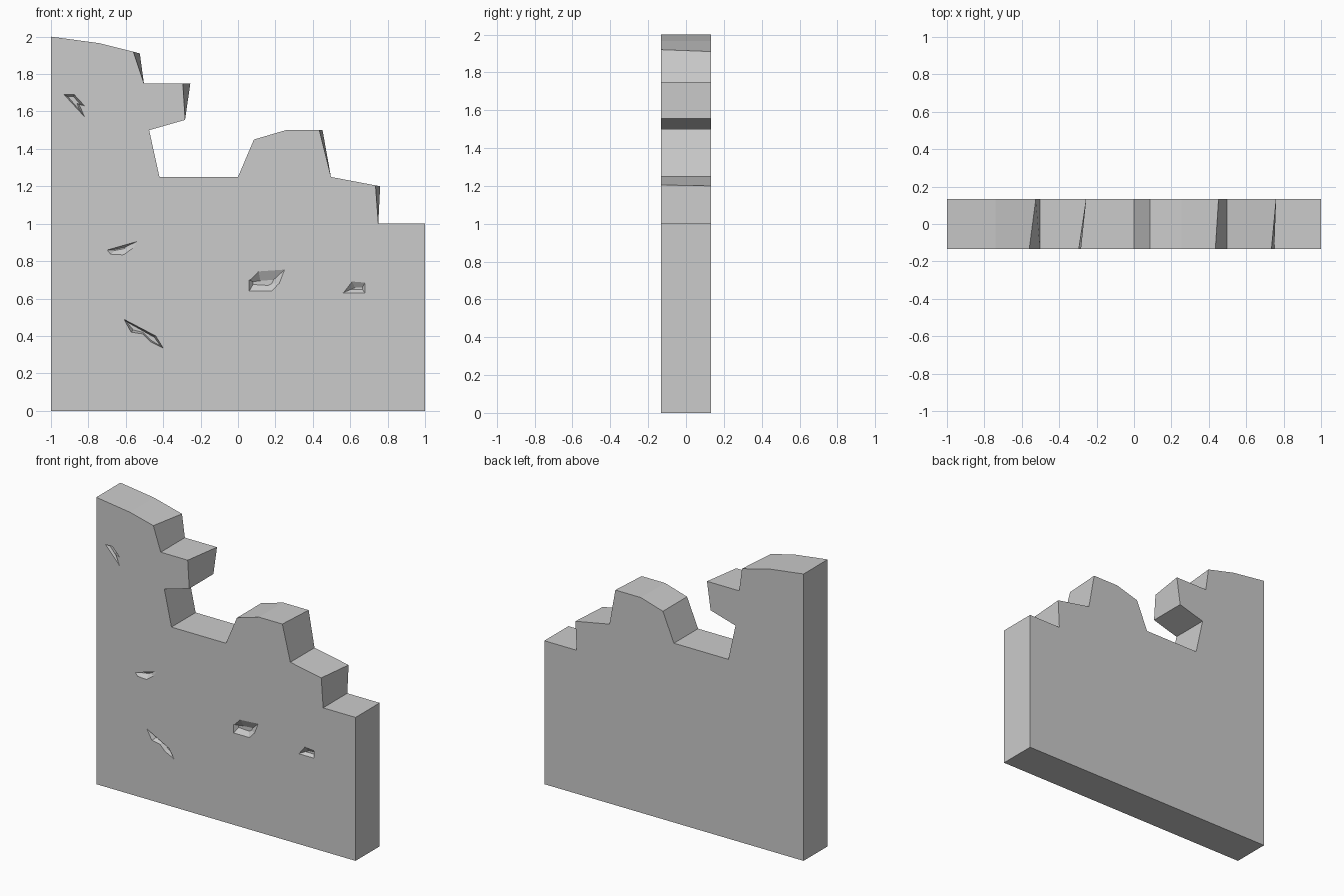
import bpy, bmesh

F, B = -0.133, 0.133   # front and back planes


def loft(name, loop_a, loop_b, ya, yb):
    """Solid between a front outline and a back outline with equal point counts."""
    bm = bmesh.new()
    a = [bm.verts.new((x, ya, z)) for x, z in loop_a]
    b = [bm.verts.new((x, yb, z)) for x, z in loop_b]
    bm.faces.new(a)
    bm.faces.new(b[::-1])
    n = len(a)
    for i in range(n):
        j = (i + 1) % n
        bm.faces.new((a[i], b[i], b[j], a[j]))
    bmesh.ops.recalc_face_normals(bm, faces=bm.faces)
    me = bpy.data.meshes.new(name)
    bm.to_mesh(me)
    bm.free()
    ob = bpy.data.objects.new(name, me)
    bpy.context.collection.objects.link(ob)
    return ob


# Broken wall: the back outline differs only at the slanted breaks
front = [(-1, 0), (1, 0), (1, 1), (0.75, 1), (0.735, 1.205), (0.497, 1.25),
         (0.435, 1.5), (0.255, 1.5), (0.085, 1.45), (0, 1.25), (-0.42, 1.25),
         (-0.475, 1.5), (-0.283, 1.555), (-0.295, 1.75), (-0.503, 1.75),
         (-0.56, 1.92), (-0.74, 1.965), (-1, 2)]
back = list(front)
back[4] = (0.76, 1.2)
back[6] = (0.452, 1.5)
back[13] = (-0.255, 1.75)
back[15] = (-0.525, 1.91)
wall = loft("broken_wall", front, back, F, B)

# Shallow chips in the front face: rim outline, floor outline, depth
chips = [
    ([(-0.93, 1.69), (-0.875, 1.69), (-0.82, 1.63), (-0.85, 1.64), (-0.82, 1.57)],
     [(-0.91, 1.68), (-0.88, 1.68), (-0.845, 1.64), (-0.862, 1.643), (-0.845, 1.605)], 0.02),
    ([(-0.70, 0.86), (-0.54, 0.905), (-0.56, 0.87), (-0.61, 0.835), (-0.68, 0.837)],
     [(-0.67, 0.86), (-0.605, 0.874), (-0.60, 0.87), (-0.615, 0.865), (-0.66, 0.857)], 0.025),
    ([(-0.61, 0.49), (-0.44, 0.40), (-0.40, 0.335), (-0.47, 0.37), (-0.51, 0.41), (-0.57, 0.42)],
     [(-0.595, 0.475), (-0.448, 0.393), (-0.415, 0.347), (-0.465, 0.377), (-0.505, 0.418), (-0.56, 0.432)], 0.03),
    ([(0.06, 0.70), (0.11, 0.745), (0.25, 0.755), (0.22, 0.68), (0.18, 0.64), (0.06, 0.64)],
     [(0.08, 0.69), (0.12, 0.695), (0.19, 0.70), (0.18, 0.68), (0.16, 0.67), (0.08, 0.675)], 0.025),
    ([(0.56, 0.63), (0.61, 0.69), (0.68, 0.685), (0.68, 0.63)],
     [(0.60, 0.647), (0.625, 0.658), (0.665, 0.66), (0.665, 0.647)], 0.02),
]
for i, (rim, floor, depth) in enumerate(chips):
    k = 0.005 / depth   # continue the sloped sides just outside the wall
    outer = [(r[0] + (r[0] - f[0]) * k, r[1] + (r[1] - f[1]) * k)
             for r, f in zip(rim, floor)]
    cutter = loft(f"chip_cutter_{i + 1}", outer, floor, F - 0.005, F + depth)
    cutter.hide_render = True
    cutter.hide_set(True)
    mod = wall.modifiers.new(f"chip_{i + 1}", 'BOOLEAN')
    mod.operation = 'DIFFERENCE'
    mod.solver = 'EXACT'
    mod.object = cutter
